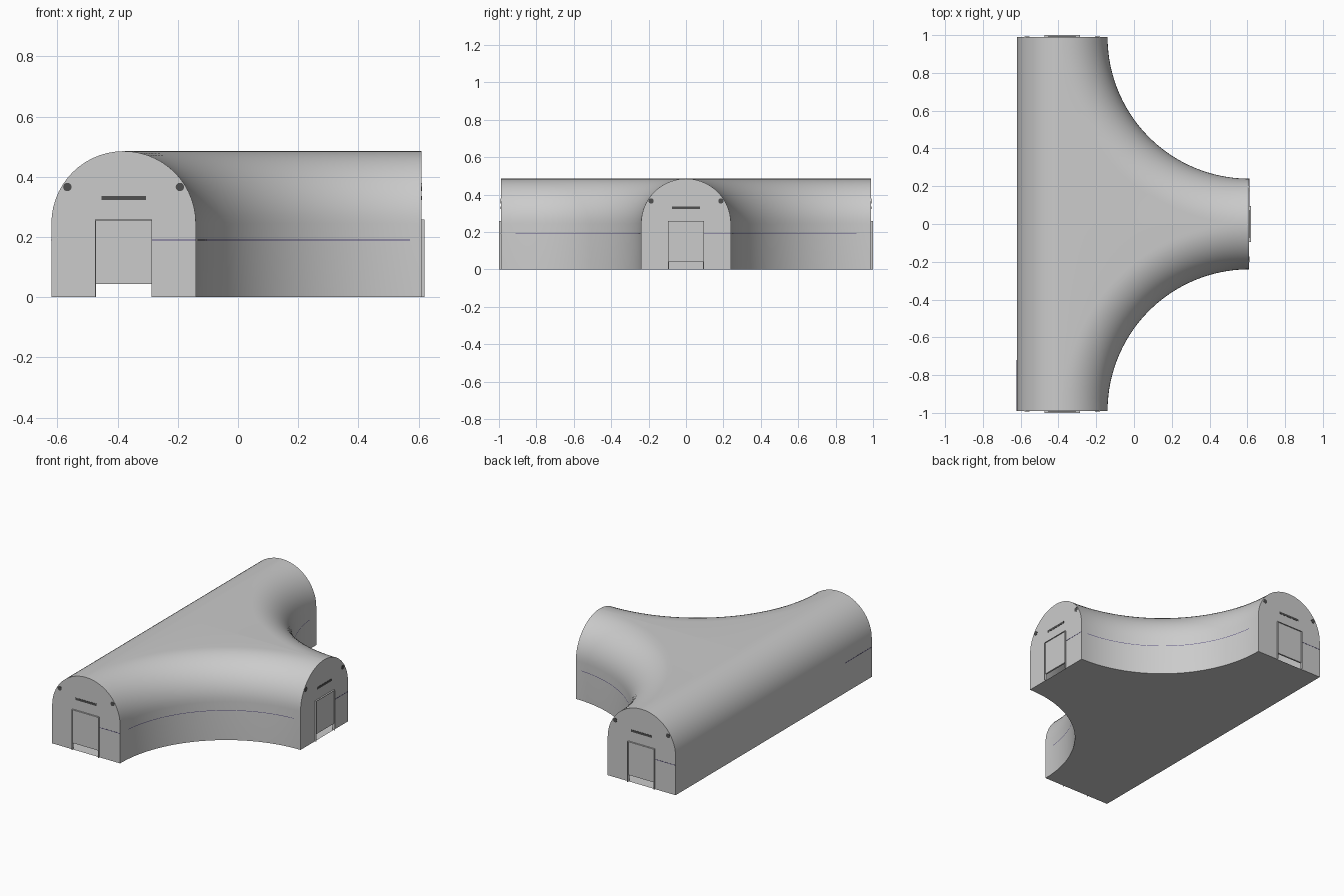
import bpy, bmesh
from math import sin, cos, pi, radians
from mathutils import Matrix

if "Cube" in bpy.data.objects:
    bpy.data.objects.remove(bpy.data.objects["Cube"])

R, SPRING, CX, EX, EY = 0.24, 0.245, -0.38, 0.61, 0.99   # tunnel radius, arch spring, axis, ends
BEND = 0.99                                              # bend centre-line radius
N, M = 40, 14                                            # bend and arch segments
DW, DH, DB = 0.095, 0.258, 0.043                         # door half width, top, bottom


def material(name, col):
    m = bpy.data.materials.new(name)
    m.diffuse_color = (*col, 1)
    m.use_nodes = True
    m.node_tree.nodes["Principled BSDF"].inputs["Base Color"].default_value = m.diffuse_color
    return m


DARK = material("dark_grey", (0.08, 0.08, 0.08))
LINE = material("dark_violet", (0.1, 0.08, 0.22))


def finish(bm, name, mat=None, smooth=False, matrix=None):
    me = bpy.data.meshes.new(name)
    bm.to_mesh(me)
    bm.free()
    ob = bpy.data.objects.new(name, me)
    bpy.context.collection.objects.link(ob)
    if matrix:
        me.transform(matrix)
    if mat:
        me.materials.append(mat)
    if smooth:
        bpy.context.view_layer.objects.active = ob
        ob.select_set(True)
        bpy.ops.object.shade_smooth_by_angle(angle=radians(35))
        ob.select_set(False)
    return ob


def box(bm, x0, x1, y0, y1, z0, z1):
    mat = Matrix.Translation(((x0 + x1) / 2, (y0 + y1) / 2, (z0 + z1) / 2)) \
        @ Matrix.Diagonal((x1 - x0, y1 - y0, z1 - z0, 1))
    bmesh.ops.create_cube(bm, size=1, matrix=mat)


# Half profile from wall foot to crown: (distance from axis, height)
half = [(R, 0)] + [(R * cos(a), SPRING + R * sin(a))
                   for a in (pi / 2 * i / M for i in range(M + 1))]

# Tunnel shell: bend wall, flat roof and straight wall for one half, then mirrored
bm = bmesh.new()
rows = []
for i in range(N + 1):
    t = pi / 2 * i / N
    c, s = cos(t), sin(t)
    row = [bm.verts.new((EX - (BEND - d) * c, -EY + (BEND - d) * s, z)) for d, z in half]
    row += [bm.verts.new((CX - d, -EY + BEND * s, z)) for d, z in reversed(half)]
    rows.append(row)
for a, b in zip(rows, rows[1:]):
    for j in range(len(a) - 1):
        bm.faces.new((a[j], b[j], b[j + 1], a[j + 1]))
    bm.faces.new((a[-1], b[-1], b[0], a[0]))             # floor strip
tip = bm.verts.new((EX, 0, 0))
bm.faces.new((rows[-1][0], rows[-1][-1], tip))
geo = bm.verts[:] + bm.edges[:] + bm.faces[:]
bmesh.ops.mirror(bm, geom=geo, axis='Y', merge_dist=1e-5)
bmesh.ops.remove_doubles(bm, verts=bm.verts[:], dist=1e-5)
bmesh.ops.recalc_face_normals(bm, faces=bm.faces[:])
if sum(f.normal.z * f.calc_area() for f in bm.faces if f.calc_center_median().z > 0.4) < 0:
    bmesh.ops.reverse_faces(bm, faces=bm.faces[:])
finish(bm, "tunnel_shell", smooth=True)


def tunnel_end(label, matrix):
    # End wall with door opening
    bm = bmesh.new()
    pts = [(DW, 0)] + half + [(-d, z) for d, z in reversed(half[:-1])] \
        + [(-DW, 0), (-DW, DH), (DW, DH)]
    bm.faces.new([bm.verts.new((u, 0, z)) for u, z in pts])
    finish(bm, label + "_end_wall", matrix=matrix)
    # Door panel hanging above the floor
    bm = bmesh.new()
    box(bm, -DW, DW, -0.004, 0.006, DB, DH)
    finish(bm, label + "_door", matrix=matrix)
    # Thin projecting door frame
    bm = bmesh.new()
    for x in (-DW, DW - 0.003):
        box(bm, x, x + 0.003, -0.01, 0.006, 0, DH)
    box(bm, -DW, DW, -0.01, 0.006, DH - 0.003, DH)
    finish(bm, label + "_door_frame", matrix=matrix)
    # Slot and round lamps
    bm = bmesh.new()
    box(bm, -0.074, 0.074, -0.0015, 0.003, 0.322, 0.336)
    finish(bm, label + "_slot", DARK, matrix=matrix)
    bm = bmesh.new()
    for x in (-0.187, 0.187):
        bmesh.ops.create_cone(bm, cap_ends=True, segments=20, radius1=0.014, radius2=0.014,
                              depth=0.004, matrix=Matrix.Translation((x, 0.0005, 0.366))
                              @ Matrix.Rotation(pi / 2, 4, 'X'))
    finish(bm, label + "_lamps", DARK, matrix=matrix)
    # Line beside the door
    bm = bmesh.new()
    box(bm, DW, R, -0.001, 0.001, 0.189, 0.192)
    finish(bm, label + "_line", LINE, matrix=matrix)


for label, x, y, ang in (("front", CX, -EY, 0), ("back", CX, EY, pi), ("side", EX, 0, pi / 2)):
    tunnel_end(label, Matrix.Translation((x, y, 0)) @ Matrix.Rotation(ang, 4, 'Z'))

# Thin line along both bend walls
for label, sgn in (("front", 1), ("back", -1)):
    bm = bmesh.new()
    prev = None
    for i in range(N + 1):
        t = radians(6 + 81 * i / N)
        r = BEND - R - 0.0015
        cur = [bm.verts.new((EX - r * cos(t), sgn * (-EY + r * sin(t)), z)) for z in (0.189, 0.192)]
        if prev:
            bm.faces.new((prev[0], cur[0], cur[1], prev[1])[::sgn])
        prev = cur
    finish(bm, label + "_bend_line", LINE)

# Short line on the straight outer wall
bm = bmesh.new()
box(bm, CX - R - 0.001, CX - R + 0.001, -EY, -0.72, 0.189, 0.192)
finish(bm, "outer_wall_line", LINE)
